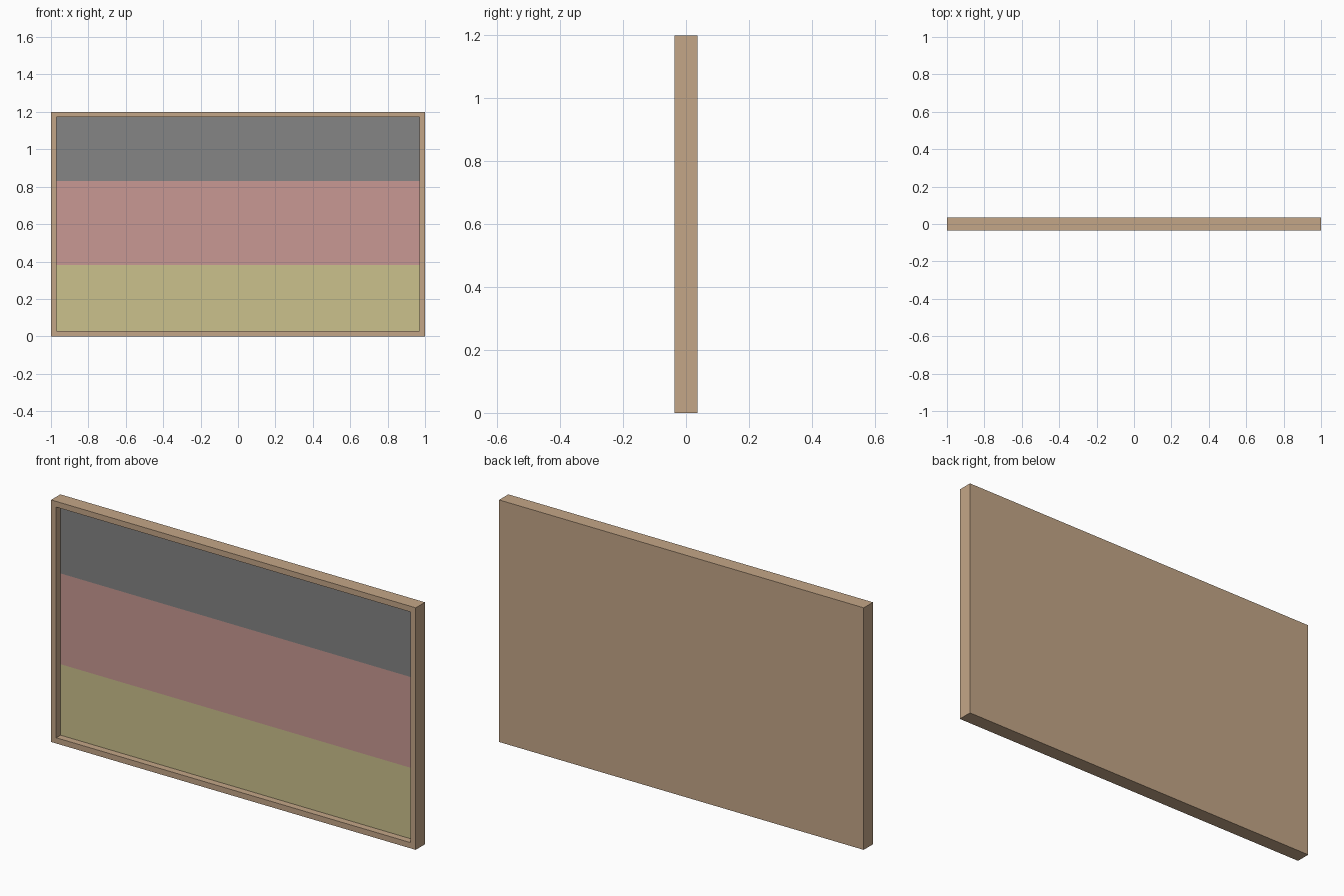
import bpy
import bmesh
from mathutils import Vector

WIDTH, HEIGHT, DEPTH = 2.0, 1.2, 0.072
BORDER, RECESS = 0.04, 0.034
STRIPE_EDGES = (0.38, 0.83)

cube = bpy.data.objects.get("Cube")
if cube:
    bpy.data.objects.remove(cube, do_unlink=True)


def material(name, srgb):
    """Flat material from 0-255 sRGB values, stored as linear."""
    lin = [((c / 255 + 0.055) / 1.055) ** 2.4 for c in srgb]
    mat = bpy.data.materials.new(name)
    mat.use_nodes = True
    mat.diffuse_color = (*lin, 1)
    mat.node_tree.nodes["Principled BSDF"].inputs["Base Color"].default_value = (*lin, 1)
    return mat


def add_object(name, bm, mats):
    mesh = bpy.data.meshes.new(name)
    bm.to_mesh(mesh)
    bm.free()
    for mat in mats:
        mesh.materials.append(mat)
    obj = bpy.data.objects.new(name, mesh)
    bpy.context.collection.objects.link(obj)
    return obj


wood = material("light wood", (196, 166, 135))
stripes = [material("pale yellow", (203, 193, 140)),
           material("dusty pink", (200, 153, 147)),
           material("mid grey", (133, 133, 133))]

# Frame: solid-backed box whose front is inset and pushed in
bm = bmesh.new()
bmesh.ops.create_cube(bm, size=1)
bmesh.ops.scale(bm, vec=(WIDTH, DEPTH, HEIGHT), verts=bm.verts)
bmesh.ops.translate(bm, vec=(0, 0, HEIGHT / 2), verts=bm.verts)
bm.normal_update()
front = next(f for f in bm.faces if f.normal.y < -0.9)
bmesh.ops.inset_region(bm, faces=[front], thickness=BORDER)
floor = bmesh.ops.extrude_discrete_faces(bm, faces=[front])["faces"][0]
bmesh.ops.translate(bm, vec=(0, RECESS, 0), verts=floor.verts)
corners = [v.co.copy() for v in floor.verts]
bmesh.ops.delete(bm, geom=[floor], context="FACES_ONLY")
bmesh.ops.recalc_face_normals(bm, faces=bm.faces)
# The opening is closed by the panel, so keep the outer back facing outward
back = next(f for f in bm.faces if abs(f.normal.y) > 0.9 and f.calc_center_median().y > 0)
if back.normal.y < 0:
    bmesh.ops.reverse_faces(bm, faces=bm.faces)
add_object("frame", bm, [wood])

# Striped panel filling the recess, cut into three bands by height
bm = bmesh.new()
panel = bm.faces.new([bm.verts.new(co) for co in corners])
panel.normal_update()
if panel.normal.y > 0:
    panel.normal_flip()
for z in STRIPE_EDGES:
    bmesh.ops.bisect_plane(bm, geom=bm.verts[:] + bm.edges[:] + bm.faces[:],
                           plane_co=Vector((0, 0, z)), plane_no=Vector((0, 0, 1)))
for f in bm.faces:
    f.material_index = sum(f.calc_center_median().z > z for z in STRIPE_EDGES)
add_object("striped_panel", bm, stripes)
